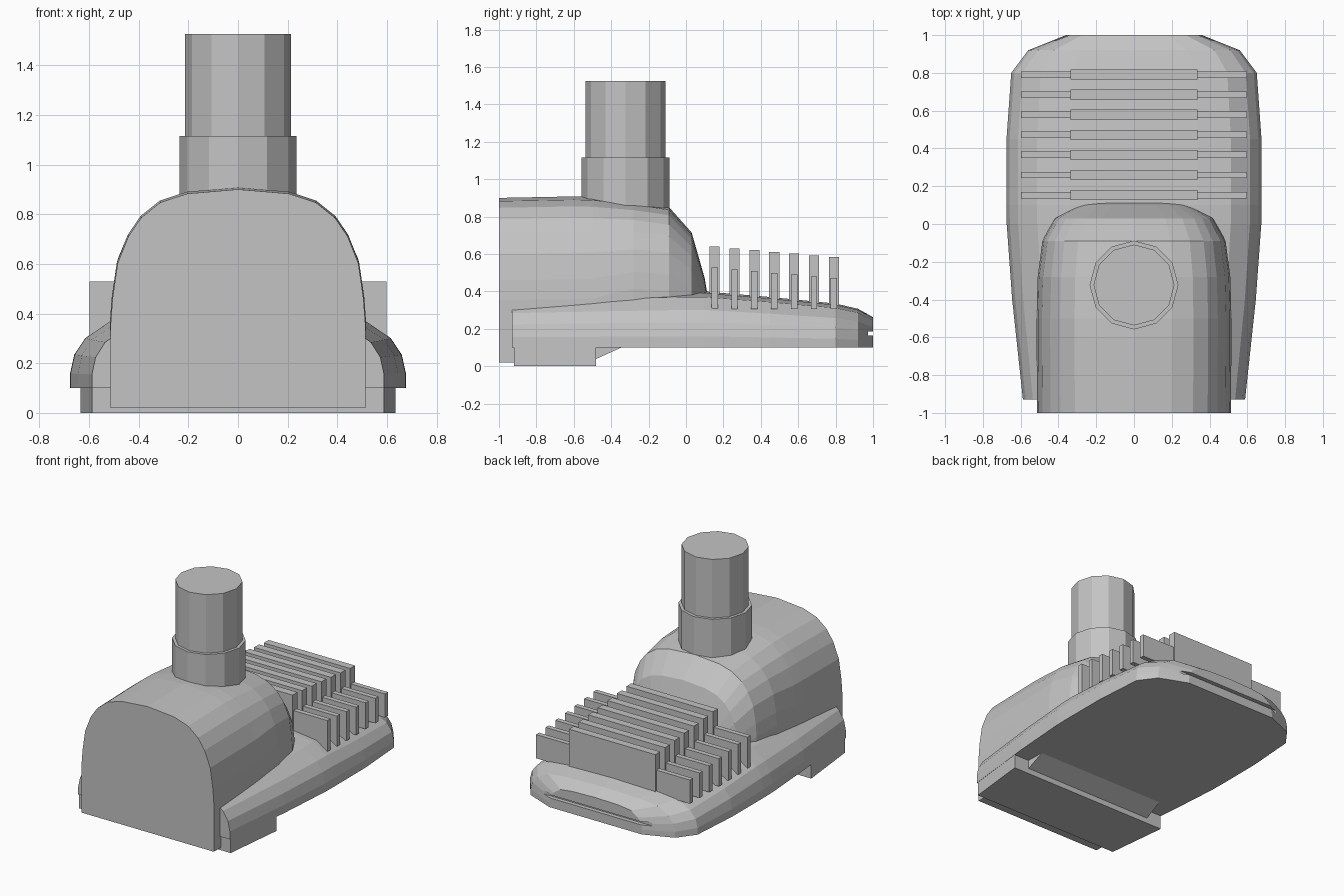
import bpy, bmesh

if "Cube" in bpy.data.objects:
    bpy.data.objects.remove(bpy.data.objects["Cube"])

grey = bpy.data.materials.new("light_grey")
grey.diffuse_color = (0.55, 0.55, 0.55, 1)
grey.use_nodes = True
grey.node_tree.nodes["Principled BSDF"].inputs["Base Color"].default_value = grey.diffuse_color


def finish(bm, name):
    bmesh.ops.recalc_face_normals(bm, faces=bm.faces)
    me = bpy.data.meshes.new(name)
    bm.to_mesh(me)
    bm.free()
    me.materials.append(grey)
    ob = bpy.data.objects.new(name, me)
    bpy.context.collection.objects.link(ob)
    return ob


def loft(name, profile, sections):
    """Skin a mirrored half profile (x, z as fractions) through
    sections given as (y, half width, bottom z, top z)."""
    full = profile + [(-x, z) for x, z in reversed(profile) if x > 0]
    bm = bmesh.new()
    rings = [[bm.verts.new((x * w, y, lo + (hi - lo) * f)) for x, f in full]
             for y, w, lo, hi in sections]
    n = len(full)
    for a, b in zip(rings, rings[1:]):
        for i in range(n):
            j = (i + 1) % n
            bm.faces.new((a[i], a[j], b[j], b[i]))
    bm.faces.new(rings[0])
    bm.faces.new(rings[-1])
    return finish(bm, name)


def box(name, x, y0, y1, z0, z1):
    return loft(name, [(1, 0), (1, 1)], [(y0, x, z0, z1), (y1, x, z0, z1)])


def tube(name, r, y, z0, z1):
    bm = bmesh.new()
    bmesh.ops.create_cone(bm, cap_ends=True, segments=12, radius1=r, radius2=r,
                          depth=z1 - z0)
    bmesh.ops.translate(bm, verts=bm.verts, vec=(0, y, (z0 + z1) / 2))
    return finish(bm, name)


# Arched hood with a rounded rear end
hood_profile = [(1, 0), (1, 0.38), (0.985, 0.5), (0.945, 0.66), (0.86, 0.785),
                (0.76, 0.87), (0.61, 0.94), (0.4, 0.98), (0, 1)]
loft("hood", hood_profile, [
    (-1, 0.513, 0.02, 0.9), (-0.6, 0.516, 0.02, 0.908),
    (-0.5, 0.516, 0.03, 0.905), (-0.28, 0.51, 0.13, 0.88),
    (-0.09, 0.485, 0.13, 0.85), (0.03, 0.42, 0.13, 0.715),
    (0.1, 0.3, 0.13, 0.47), (0.115, 0.24, 0.13, 0.38)])

# Wide low base plate
base_profile = [(1, 0), (1, 0.2), (0.975, 0.45), (0.91, 0.67),
                (0.76, 0.9), (0.5, 0.97), (0, 1)]
base = loft("base", base_profile, [
    (-0.93, 0.588, 0.1, 0.375), (-0.4, 0.645, 0.1, 0.39),
    (0, 0.674, 0.1, 0.4), (0.1, 0.676, 0.1, 0.4), (0.45, 0.675, 0.1, 0.37),
    (0.8, 0.65, 0.1, 0.335), (0.92, 0.56, 0.1, 0.307), (1, 0.36, 0.1, 0.262)])

# Thin slot across the rear edge
cutter = box("slot_cutter", 0.46, 0.972, 1.05, 0.165, 0.187)
cutter.hide_render = True
cutter.hide_viewport = True
mod = base.modifiers.new("slot", 'BOOLEAN')
mod.operation = 'DIFFERENCE'
mod.solver = 'EXACT'
mod.object = cutter

# Foot block under the front
loft("foot_block", [(1, 0), (1, 1)],
     [(-0.92, 0.587, 0, 0.13), (-0.48, 0.635, 0, 0.13)])

# Stepped chimney
tube("collar", 0.235, -0.323, 0.7, 1.115)
tube("pipe", 0.214, -0.323, 1.0, 1.525)

# Row of cooling fins: thick middle, thin lower wings
for i in range(7):
    y = 0.153 + i * 0.1063
    top = 0.64 - i * 0.0095
    box(f"fin_middle_{i + 1}", 0.335, y - 0.027, y + 0.027, 0.3, top)
    box(f"fin_wings_{i + 1}", 0.597, y - 0.017, y + 0.017, 0.305, top - 0.112)
